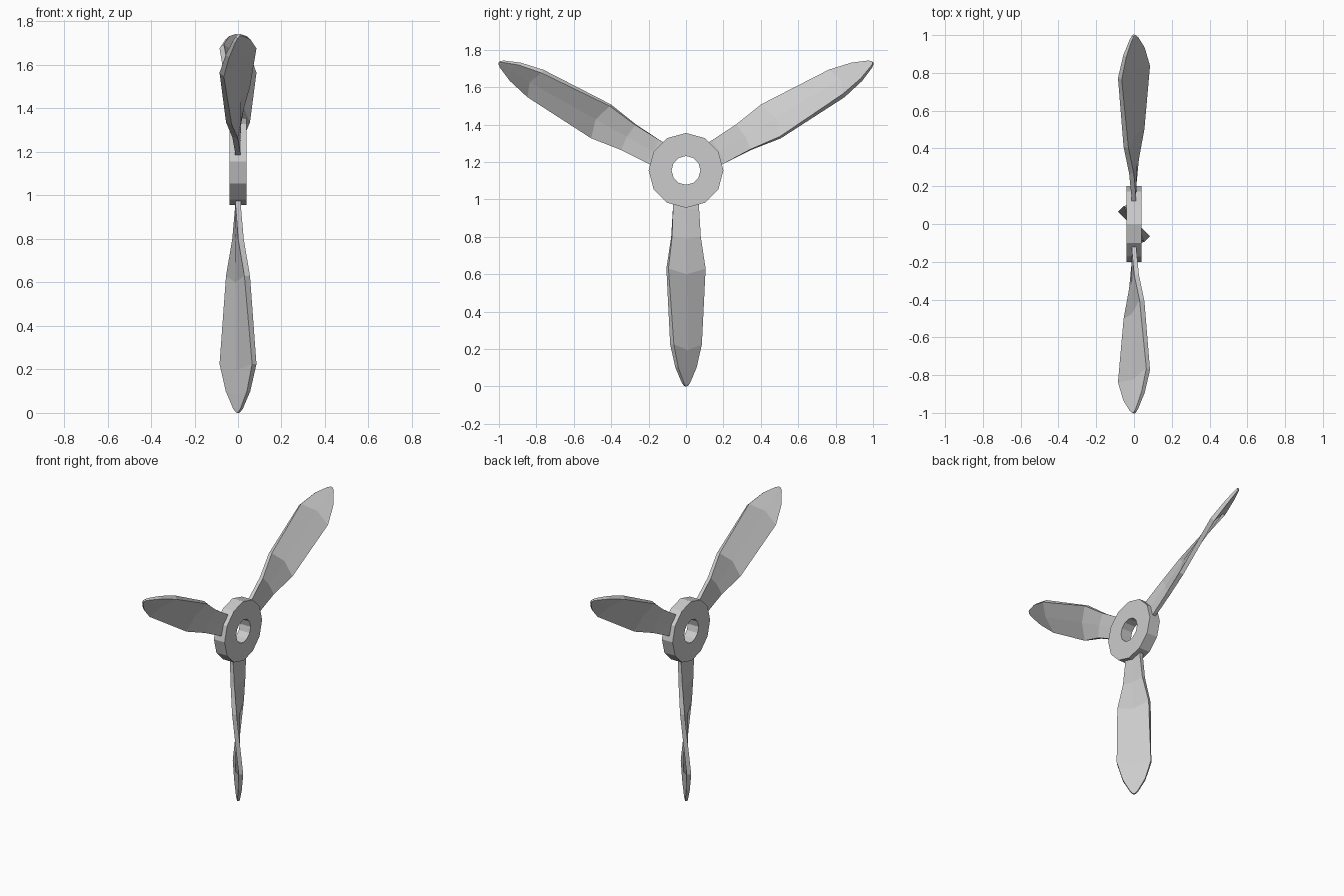
import bpy, bmesh
from math import radians, sin, cos, pi
from mathutils import Matrix, Vector

if "Cube" in bpy.data.objects:
    bpy.data.objects.remove(bpy.data.objects["Cube"])

CENTRE = Vector((0, 0, 1.155))


def finish(name, bm):
    bmesh.ops.recalc_face_normals(bm, faces=bm.faces[:])
    mesh = bpy.data.meshes.new(name)
    bm.to_mesh(mesh)
    bm.free()
    obj = bpy.data.objects.new(name, mesh)
    bpy.context.collection.objects.link(obj)
    obj.location = CENTRE
    return obj


# Hub: twelve-sided ring with a bore, swept around the x axis
def make_hub(sides=12, outer=0.2, inner=0.077, half=0.04):
    bm = bmesh.new()
    profile = [(-half, outer), (half, outer), (half, inner), (-half, inner)]
    rings = []
    for i in range(sides):
        a = 2 * pi * i / sides
        rings.append([bm.verts.new((x, r * sin(a), r * cos(a))) for x, r in profile])
    for i in range(sides):
        a, b = rings[i], rings[(i + 1) % sides]
        for j in range(4):
            k = (j + 1) % 4
            bm.faces.new((a[j], a[k], b[k], b[j]))
    return finish("hub", bm)


# Blade stations: height of edges, height of middle, half chord, half thickness, twist
STATIONS = [
    (1.01, 1.01, 0.068, 0.012, 0),
    (0.95, 0.95, 0.070, 0.012, 1),
    (0.80, 0.79, 0.078, 0.013, 10),
    (0.63, 0.60, 0.108, 0.014, 23),
    (0.225, 0.195, 0.106, 0.014, 45),
    (0.10, 0.085, 0.069, 0.011, 45),
    (0.02, 0.012, 0.024, 0.008, 45),
    (0.004, 0.0, 0.010, 0.006, 45),
]


# Blade: twisted six-point sections lofted from root to tip
def make_blade(name, angle):
    bm = bmesh.new()
    rings = []
    for z_edge, z_mid, c, t, twist in STATIONS:
        s, k = sin(radians(twist)), cos(radians(twist))
        ring = []
        for u, v in [(-1, -1), (0, -1), (1, -1), (1, 1), (0, 1), (-1, 1)]:
            z = z_edge if u else z_mid
            ring.append(bm.verts.new((u * c * s + v * t * k,
                                      -u * c * k + v * t * s, z - CENTRE.z)))
        rings.append(ring)
    for a, b in zip(rings, rings[1:]):
        for j in range(6):
            n = (j + 1) % 6
            bm.faces.new((a[j], a[n], b[n], b[j]))
    bm.faces.new(rings[0])
    bm.faces.new(rings[-1])
    bm.transform(Matrix.Rotation(angle, 4, 'X'))
    return finish(name, bm)


make_hub()
for i, name in enumerate(("blade_lower", "blade_right", "blade_left")):
    make_blade(name, 2 * pi * i / 3)
